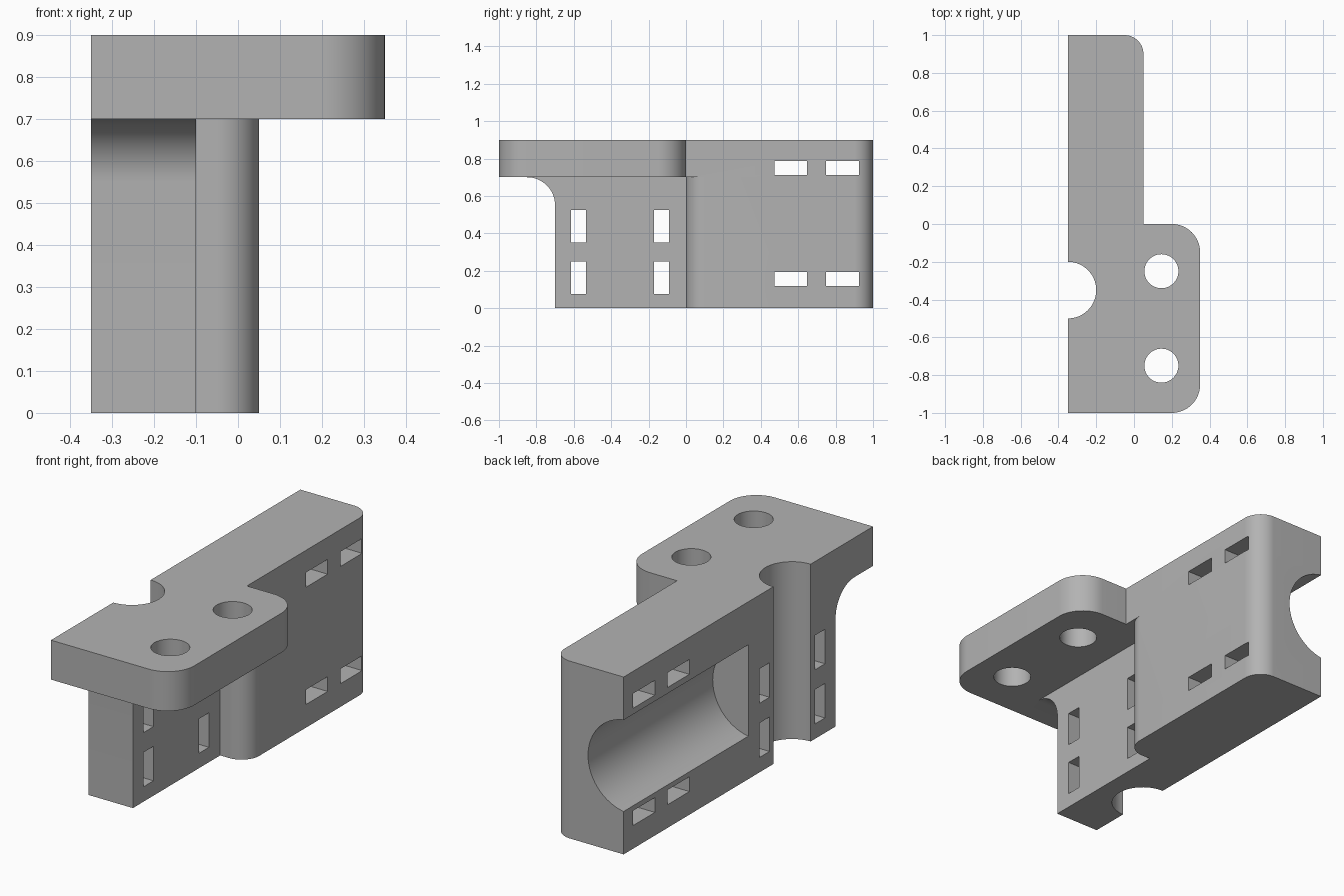
import bpy
import bmesh
import math
from mathutils import Vector

cube = bpy.data.objects.get("Cube")
if cube:
    bpy.data.objects.remove(cube, do_unlink=True)

grey = bpy.data.materials.new("plain grey")
grey.use_nodes = True
grey.diffuse_color = (0.45, 0.45, 0.45, 1)
grey.node_tree.nodes["Principled BSDF"].inputs["Base Color"].default_value = (0.45, 0.45, 0.45, 1)


def arc(cx, cy, r, start, end, steps=16):
    """Points on a circular arc, angles in degrees."""
    angles = [math.radians(start + (end - start) * i / steps) for i in range(steps + 1)]
    return [(cx + r * math.cos(a), cy + r * math.sin(a)) for a in angles]


def prism(name, profile, axis, low, high):
    """Extrude a 2D profile along x (profile in y, z), y (x, z) or z (x, y)."""
    place = {"x": lambda a, b: (low, a, b),
             "y": lambda a, b: (a, low, b),
             "z": lambda a, b: (a, b, low)}[axis]
    bm = bmesh.new()
    face = bm.faces.new([bm.verts.new(place(a, b)) for a, b in profile])
    grown = bmesh.ops.extrude_face_region(bm, geom=[face])
    shift = Vector([high - low if axis == k else 0 for k in "xyz"])
    bmesh.ops.translate(bm, vec=shift,
                        verts=[v for v in grown["geom"] if isinstance(v, bmesh.types.BMVert)])
    bmesh.ops.recalc_face_normals(bm, faces=bm.faces)
    mesh = bpy.data.meshes.new(name)
    bm.to_mesh(mesh)
    bm.free()
    mesh.materials.append(grey)
    obj = bpy.data.objects.new(name, mesh)
    bpy.context.collection.objects.link(obj)
    return obj


def combine(target, tool, operation):
    """Apply a boolean and remove the tool."""
    mod = target.modifiers.new(operation, "BOOLEAN")
    mod.operation = operation
    mod.solver = "EXACT"
    mod.object = tool
    bpy.context.view_layer.objects.active = target
    bpy.ops.object.modifier_apply(modifier=mod.name)
    bpy.data.objects.remove(tool, do_unlink=True)


# Upper layer: mounting plate running into the top of the block
back_corner = arc(-0.05, 0.9, 0.1, 0, 90)
plate = (arc(0.2, -0.85, 0.15, -90, 0) + arc(0.2, -0.15, 0.15, 0, 90)
         + [(0.05, 0)] + back_corner + [(-0.35, 1), (-0.35, -1)])
bracket = prism("mounting_bracket", plate, "z", 0.7, 0.9)

# Main block with both outer corners rounded
block = arc(-0.05, 0.1, 0.1, -90, 0) + back_corner + [(-0.35, 1), (-0.35, 0)]
combine(bracket, prism("main_block", block, "z", 0, 0.7), "UNION")

# Leg under the plate with a concave fillet at its top
leg = ([(0.2, 0), (0.2, 0.8), (-0.85, 0.8)]
       + arc(-0.85, 0.55, 0.15, 90, 0) + [(-0.7, 0)])
combine(bracket, prism("front_leg", leg, "x", -0.35, -0.1), "UNION")

# Bolt holes through the plate
for y in (-0.75, -0.25):
    hole = arc(0.145, y, 0.09, 0, 360, 48)[:-1]
    combine(bracket, prism("bolt_hole", hole, "z", 0.6, 1), "DIFFERENCE")

# Upright groove, and long groove open at the back
combine(bracket, prism("upright_groove", arc(-0.35, -0.35, 0.15, 0, 360, 64)[:-1],
                       "z", -0.1, 1), "DIFFERENCE")
combine(bracket, prism("long_groove", arc(-0.385, 0.45, 0.235, 0, 360, 64)[:-1],
                       "y", 0, 1.1), "DIFFERENCE")

# Tie slots through the block (lying) and leg (standing)
slots = [(y, z, 0.175, 0.075) for y in (0.56, 0.837) for z in (0.155, 0.75)]
slots += [(y, z, 0.08, 0.175) for y in (-0.575, -0.13) for z in (0.163, 0.438)]
for y, z, w, h in slots:
    rect = [(y + sy * w / 2, z + sz * h / 2) for sy, sz in ((-1, -1), (1, -1), (1, 1), (-1, 1))]
    combine(bracket, prism("tie_slot", rect, "x", -0.5, 0.2), "DIFFERENCE")

# Smooth curves, sharp edges
bpy.ops.object.select_all(action="DESELECT")
bracket.select_set(True)
bpy.context.view_layer.objects.active = bracket
bpy.ops.object.shade_smooth_by_angle(angle=math.radians(30))
